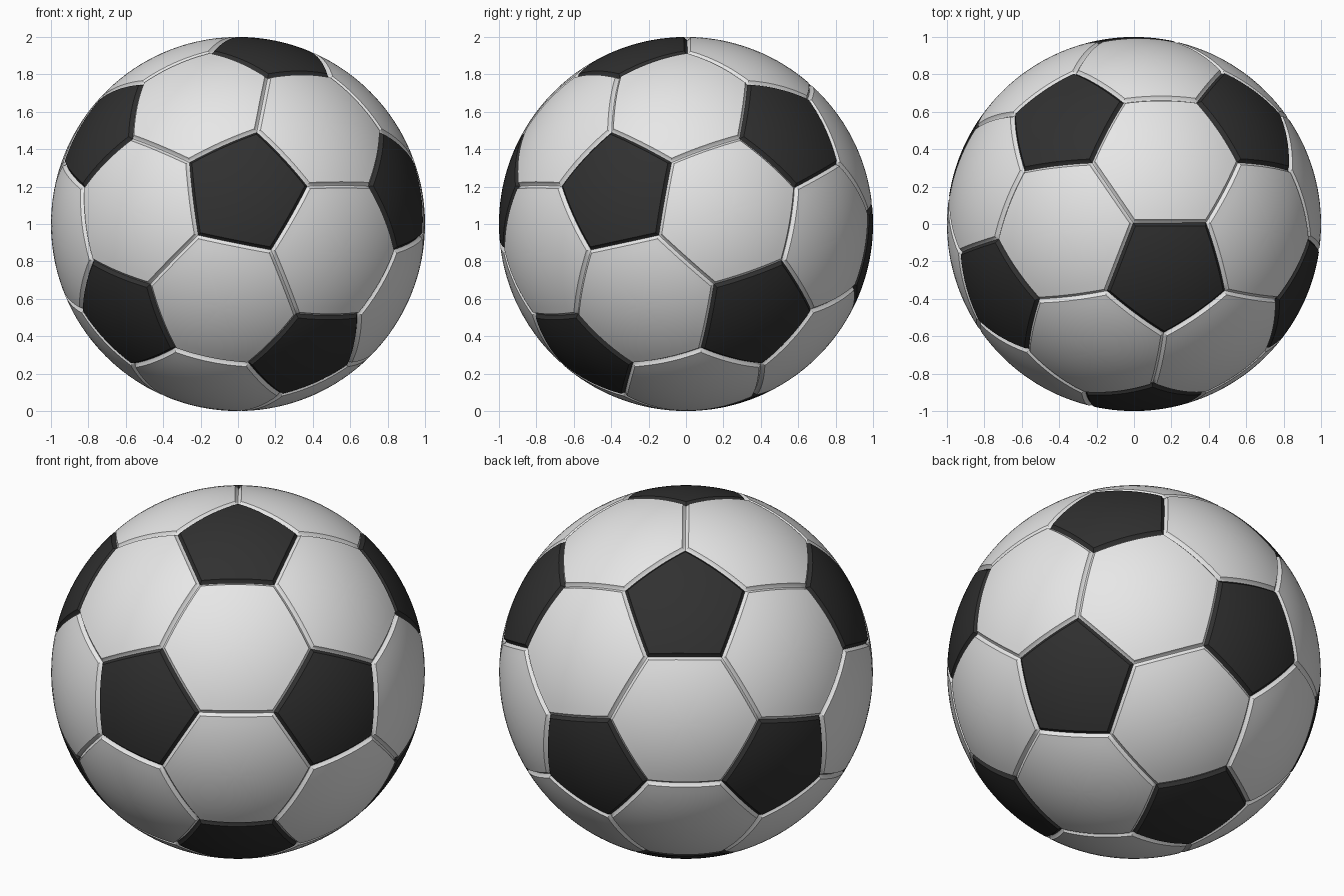
import bpy, bmesh
from math import radians, sin, cos
from mathutils import Vector, Matrix

cube = bpy.data.objects.get("Cube")
if cube:
    bpy.data.objects.remove(cube)

SEAM, DEPTH = 0.018, 0.017   # half width and depth of the seam groove
EDGE_STEPS, RINGS = 10, 8


def material(name, value, roughness):
    mat = bpy.data.materials.new(name)
    mat.use_nodes = True
    colour = (value, value, value, 1)
    mat.diffuse_color = colour
    bsdf = mat.node_tree.nodes["Principled BSDF"]
    bsdf.inputs["Base Color"].default_value = colour
    bsdf.inputs["Roughness"].default_value = roughness
    return mat


def ball_rotation():
    # aim one pentagon near the top, with a neighbouring pair level below it
    az, el = radians(-55.5), radians(70.35)
    top = Vector((cos(el) * cos(az), cos(el) * sin(az), sin(el)))
    side = Vector((-sin(az), cos(az), 0))
    down = side.cross(top)
    return Matrix((down, side, top)).transposed()


def panel_layout():
    # pentagon centres are icosahedron corners; cut them off at a third of each edge
    bm = bmesh.new()
    bmesh.ops.create_icosphere(bm, subdivisions=1, radius=1)
    verts = [v.co.normalized() for v in bm.verts]
    top = max(verts, key=lambda c: c.z)
    near = sorted((v for v in verts if v is not top), key=lambda c: -c.dot(top))[:5]
    first = near[0]
    pair = sorted(near[1:], key=lambda c: -c.dot(first))[0]
    x = first + pair
    x = (x - top * x.dot(top)).normalized()
    local = Matrix((x, top.cross(x), top))
    turn = ball_rotation() @ local
    pentagons, hexagons = [], []
    for v in bm.verts:
        ring = [v.co.lerp(e.other_vert(v).co, 1 / 3) for e in v.link_edges]
        pentagons.append(ring)
    for f in bm.faces:
        ring = []
        for loop in f.loops:
            a, b = loop.vert.co, loop.link_loop_next.vert.co
            ring += [a.lerp(b, 1 / 3), a.lerp(b, 2 / 3)]
        hexagons.append(ring)
    bm.free()
    turned = lambda group: [[(turn @ p).normalized() for p in ring] for ring in group]
    return turned(pentagons), turned(hexagons)


def add_panel(bm, corners):
    n = len(corners)
    centre = sum(corners, Vector()) / n
    axis = centre.normalized()
    # sort corners anticlockwise around the panel axis
    u = (corners[0] - centre).normalized()
    w = axis.cross(u)
    corners = sorted(corners, key=lambda p: Vector(((p - centre).dot(u), (p - centre).dot(w))).angle_signed(Vector((1, 0))))
    border = [corners[i].lerp(corners[(i + 1) % n], k / EDGE_STEPS)
              for i in range(n) for k in range(EDGE_STEPS)]
    inradius = ((corners[0] + corners[1]) / 2 - centre).length
    rim = 1 - SEAM / inradius
    # domed rings, softened lip, then the groove wall
    profile = [(rim * k / RINGS, 1) for k in range(1, RINGS + 1)]
    profile += [(1 - 0.8 * SEAM / inradius, 1 - 0.25 * DEPTH),
                (1 - 0.3 * SEAM / inradius, 1 - 0.85 * DEPTH), (1, 1 - DEPTH)]
    middle = bm.verts.new(axis)
    inner = None
    for t, r in profile:
        ring = [bm.verts.new(centre.lerp(p, t).normalized() * r) for p in border]
        for i in range(len(ring)):
            j = (i + 1) % len(ring)
            if inner:
                bm.faces.new((inner[i], ring[i], ring[j], inner[j]))
            else:
                bm.faces.new((middle, ring[i], ring[j]))
        inner = ring


def build(name, group, mat):
    bm = bmesh.new()
    for corners in group:
        add_panel(bm, corners)
    bmesh.ops.remove_doubles(bm, verts=bm.verts, dist=0.0001)
    bmesh.ops.recalc_face_normals(bm, faces=bm.faces)
    # make sure every face looks outward
    flipped = [f for f in bm.faces if f.normal.dot(f.calc_center_median()) < 0]
    bmesh.ops.reverse_faces(bm, faces=flipped)
    bmesh.ops.translate(bm, verts=bm.verts, vec=(0, 0, 1))
    mesh = bpy.data.meshes.new(name)
    bm.to_mesh(mesh)
    bm.free()
    mesh.materials.append(mat)
    obj = bpy.data.objects.new(name, mesh)
    bpy.context.collection.objects.link(obj)
    bpy.ops.object.select_all(action='DESELECT')
    obj.select_set(True)
    bpy.context.view_layer.objects.active = obj
    bpy.ops.object.shade_smooth_by_angle(angle=radians(30))


pentagons, hexagons = panel_layout()
build("white_hexagon_panels", hexagons, material("white leather", 0.8, 0.5))
build("black_pentagon_panels", pentagons, material("black leather", 0.03, 0.5))
